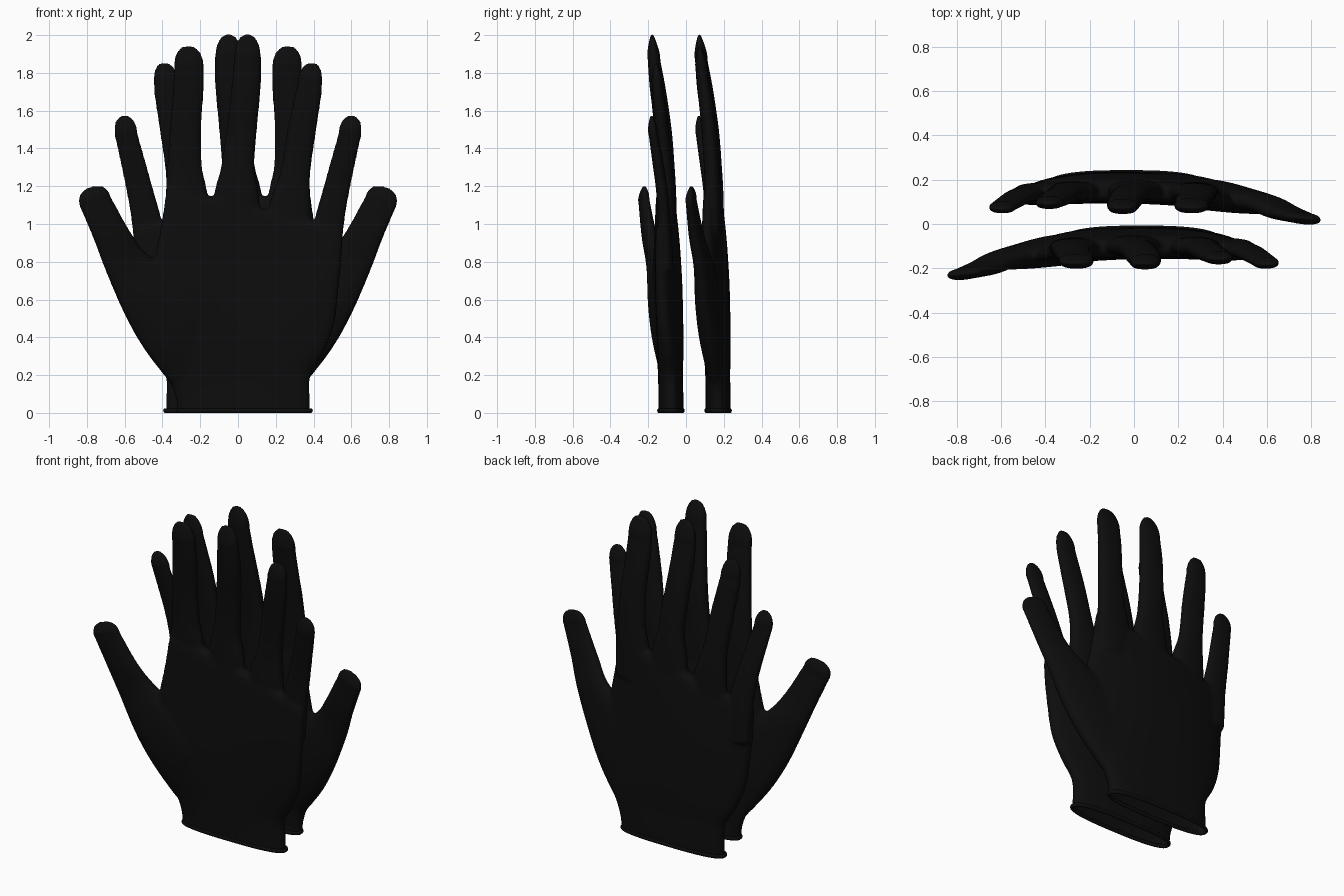
import bpy, bmesh, math
from mathutils import Matrix, Vector

if "Cube" in bpy.data.objects:
    bpy.data.objects.remove(bpy.data.objects["Cube"])

black = bpy.data.materials.new("black_fabric")
black.diffuse_color = (0.004, 0.004, 0.004, 1)
black.use_nodes = True
black.node_tree.nodes["Principled BSDF"].inputs["Base Color"].default_value = black.diffuse_color


def spline(rows, steps=5):
    """Catmull-Rom interpolation through rows of numbers."""
    out = []
    for i in range(len(rows) - 1):
        a, b = rows[max(i - 1, 0)], rows[i]
        c, d = rows[i + 1], rows[min(i + 2, len(rows) - 1)]
        for s in range(steps):
            t = s / steps
            out.append([0.5 * (2 * q + (r - p) * t + (2 * p - 5 * q + 4 * r - w) * t * t
                               + (3 * q - p - 3 * r + w) * t ** 3)
                        for p, q, r, w in zip(a, b, c, d)])
    out.append(list(rows[-1]))
    return out


def loft(bm, rows, tip=None, power=0.85, n=40):
    """Closed tube; row = left x,z,y, right x,z,y, half thickness, arch."""
    rings = []

    def ring(l, r, ry, k):
        mid, half = (l + r) / 2, (r - l) / 2
        vs = []
        for i in range(n):
            a = 2 * math.pi * i / n
            c, s = math.cos(a), math.sin(a)
            c = math.copysign(abs(c) ** power, c)
            s = math.copysign(abs(s) ** power, s)
            p = mid + half * c + Vector((0, ry * s, 0))
            p.y -= k * (p.x - 0.08) ** 2
            vs.append(bm.verts.new(p))
        rings.append(vs)

    for xl, zl, yl, xr, zr, yr, ry, k in spline(rows):
        ring(Vector((xl, yl, zl)), Vector((xr, yr, zr)), ry, k)
    if tip:
        xl, zl, yl, xr, zr, yr, ry, k = rows[-1]
        l, r = Vector((xl, yl, zl)), Vector((xr, yr, zr))
        mid = (l + r) / 2
        end = Vector(tip)
        for j in range(1, 9):
            t = j / 8.2
            w = (1 - t ** 2.3) ** (1 / 2.3)
            c = mid.lerp(end, t)
            ring(c + (l - mid) * w, c + (r - mid) * w, ry * (1 - t ** 1.6) + 0.004, k)
    for a, b in zip(rings, rings[1:]):
        for i in range(n):
            bm.faces.new((a[i], a[(i + 1) % n], b[(i + 1) % n], b[i]))
    bm.faces.new(rings[0][::-1])
    bm.faces.new(rings[-1])


def finger(bm, rows, tip):
    """Finger row = left x, right x, z, back y, palm-side y."""
    full = [(l, z, (b + f) / 2, r, z, (b + f) / 2, (b - f) / 2, 0) for l, r, z, b, f in rows]
    loft(bm, full, tip)


bm = bmesh.new()
# palm and cuff
loft(bm, [
    (-.32, -.04, -.08, .385, -.04, -.08, .066, 0),
    (-.33, .08, -.08, .38, .08, -.08, .066, 0),
    (-.375, .2, -.082, .385, .2, -.082, .066, .02),
    (-.45, .34, -.083, .455, .32, -.083, .07, .10),
    (-.48, .5, -.085, .51, .47, -.085, .071, .17),
    (-.46, .72, -.088, .535, .68, -.088, .068, .20),
    (-.41, .98, -.092, .55, .84, -.092, .058, .20),
    (-.385, 1.15, -.098, .55, .95, -.098, .048, .18),
    (-.375, 1.20, -.098, .53, .985, -.098, .03, .18)], power=0.75)
# thumb
loft(bm, [
    (-.36, .16, -.09, -.16, .30, -.09, .05, 0),
    (-.495, .335, -.12, -.15, .52, -.11, .066, 0),
    (-.60, .52, -.15, -.28, .70, -.125, .062, 0),
    (-.70, .75, -.175, -.47, .83, -.145, .046, 0),
    (-.765, .92, -.205, -.57, .96, -.185, .038, 0),
    (-.842, 1.10, -.232, -.675, 1.15, -.215, .026, 0)], (-.78, -.225, 1.20))
# index finger
finger(bm, [
    (-.38, -.14, .95, -.06, -.15), (-.382, -.165, 1.18, -.065, -.152),
    (-.375, -.19, 1.3, -.072, -.155), (-.362, -.195, 1.5, -.088, -.168),
    (-.345, -.182, 1.7, -.115, -.188), (-.34, -.18, 1.82, -.135, -.198)], (-.262, -.178, 1.95))
# middle finger
finger(bm, [
    (-.14, .13, .9, -.045, -.15), (-.125, .11, 1.16, -.052, -.148),
    (-.09, .087, 1.3, -.06, -.15), (-.062, .1, 1.5, -.076, -.163),
    (-.035, .12, 1.72, -.108, -.192), (-.022, .122, 1.87, -.137, -.202)], (.05, -.18, 2.01))
# ring finger
finger(bm, [
    (.14, .39, .85, -.055, -.15), (.165, .385, 1.1, -.058, -.148),
    (.222, .383, 1.27, -.068, -.148), (.262, .415, 1.5, -.092, -.165),
    (.30, .442, 1.68, -.115, -.178), (.313, .446, 1.74, -.125, -.18)], (.39, -.158, 1.86))
# little finger
finger(bm, [
    (.37, .54, .75, -.065, -.145), (.40, .562, 1.0, -.08, -.15),
    (.445, .59, 1.17, -.095, -.158), (.492, .625, 1.34, -.122, -.18),
    (.53, .655, 1.475, -.148, -.198)], (.60, -.183, 1.58))
bmesh.ops.recalc_face_normals(bm, faces=bm.faces)
mesh = bpy.data.meshes.new("glove_parts")
bm.to_mesh(mesh)
bm.free()

# fuse the parts into one smooth skin
temp = bpy.data.objects.new("glove_parts", mesh)
bpy.context.collection.objects.link(temp)
rm = temp.modifiers.new("fuse", 'REMESH')
rm.mode = 'VOXEL'
rm.voxel_size = 0.011
sm = temp.modifiers.new("soften", 'SMOOTH')
sm.factor = 0.5
sm.iterations = 6
bpy.context.view_layer.update()
skin = bpy.data.meshes.new_from_object(temp.evaluated_get(bpy.context.evaluated_depsgraph_get()))
bpy.data.objects.remove(temp)

# open the cuff at the wrist
bm = bmesh.new()
bm.from_mesh(skin)
bmesh.ops.bisect_plane(bm, geom=bm.verts[:] + bm.edges[:] + bm.faces[:], plane_co=(0, 0, .012),
                       plane_no=(0, 0, 1), clear_inner=True)
bm.to_mesh(skin)
bm.free()

# rolled hem around the cuff opening
bm = bmesh.new()
N, M = 80, 10
rings = []
for i in range(N):
    a = 2 * math.pi * i / N
    c, s = math.cos(a), math.sin(a)
    c, s = math.copysign(abs(c) ** .75, c), math.copysign(abs(s) ** .75, s)
    ring = []
    for j in range(M):
        b = 2 * math.pi * j / M
        d = .009 * math.cos(b)
        ring.append(bm.verts.new((.034 + (.353 + d) * c, -.08 + (.064 + d) * s, .012 + .012 * math.sin(b))))
    rings.append(ring)
for i in range(N):
    p, q = rings[i], rings[(i + 1) % N]
    for j in range(M):
        bm.faces.new((p[j], q[j], q[(j + 1) % M], p[(j + 1) % M]))
bmesh.ops.recalc_face_normals(bm, faces=bm.faces)
hem = bpy.data.meshes.new("hem")
bm.to_mesh(hem)
bm.free()

# front glove and its mirrored twin behind
for part, src in (("glove", skin), ("cuff_hem", hem)):
    for side in ("front", "back"):
        me = src.copy()
        if side == "back":
            me.transform(Matrix.Translation((0, .25, 0)) @ Matrix.Diagonal((-1, 1, 1, 1)))
            me.flip_normals()
        me.materials.clear()
        me.materials.append(black)
        me.shade_smooth()
        ob = bpy.data.objects.new(f"{side}_{part}", me)
        bpy.context.collection.objects.link(ob)
